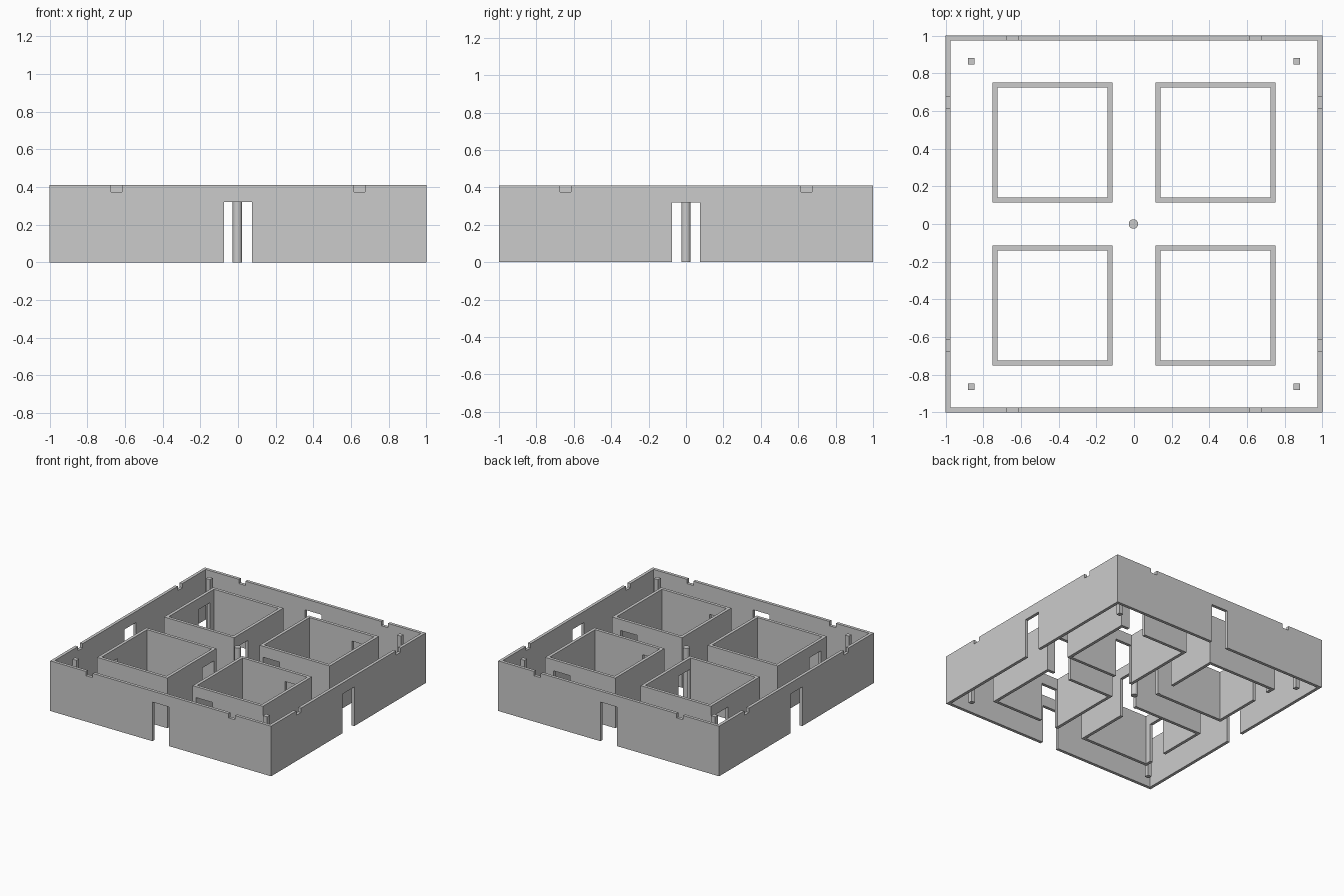
import bpy

if "Cube" in bpy.data.objects:
    bpy.data.objects.remove(bpy.data.objects["Cube"])

H = 0.41        # wall height
T = 0.025       # wall thickness
DOOR_H = 0.32
DOOR_W = 0.15


def box(name, x0, x1, y0, y1, z0, z1):
    bpy.ops.mesh.primitive_cube_add(size=1, location=((x0 + x1) / 2, (y0 + y1) / 2, (z0 + z1) / 2))
    ob = bpy.context.object
    ob.name = name
    ob.scale = (x1 - x0, y1 - y0, z1 - z0)
    bpy.ops.object.transform_apply(location=True, rotation=False, scale=True)
    return ob


def cut(ob, cutters):
    for c in cutters:
        m = ob.modifiers.new("cut", 'BOOLEAN')
        m.operation = 'DIFFERENCE'
        m.solver = 'EXACT'
        m.object = c
        bpy.context.view_layer.objects.active = ob
        bpy.ops.object.modifier_apply(modifier=m.name)
        bpy.data.objects.remove(c)


def opening(axis, wall, along, width, z0, z1):
    """Cutter through the wall whose normal is the given axis."""
    a = (wall - 0.05, wall + 0.05)
    b = (along - width / 2, along + width / 2)
    xs, ys = (a, b) if axis == 'x' else (b, a)
    c = box("cutter", *xs, *ys, z0, z1)
    c.hide_render = True
    return c


def ring(name, x0, x1, y0, y1):
    ob = box(name, x0, x1, y0, y1, 0, H)
    cut(ob, [box("cutter", x0 + T, x1 - T, y0 + T, y1 - T, -0.1, H + 0.1)])
    return ob


# Outer wall with a gate in each side and two notches on each top edge
outer = ring("outer_wall", -1, 1, -1, 1)
holes = []
for axis in 'xy':
    for side in (-1, 1):
        holes.append(opening(axis, side * 0.9875, 0, DOOR_W, -0.1, DOOR_H))
        for s in (-1, 1):
            holes.append(opening(axis, side * 0.9875, s * 0.645, 0.06, H - 0.035, H + 0.1))
cut(outer, holes)

# Four rooms, each with two offset doors in opposite walls
NEAR, FAR = 0.115, 0.75
for sx in (-1, 1):
    for sy in (-1, 1):
        xs = sorted((sx * NEAR, sx * FAR))
        ys = sorted((sy * NEAR, sy * FAR))
        room = ring("room_wall", *xs, *ys)
        if sx < 0:
            doors = [('x', xs[0] + T / 2, sy * 0.60), ('x', xs[1] - T / 2, sy * 0.22)]
        else:
            doors = [('y', ys[1] - T / 2, 0.60), ('y', ys[0] + T / 2, 0.22)]
        cut(room, [opening(a, w, p, DOOR_W, -0.1, DOOR_H) for a, w, p in doors])
        # Square corner post
        px, py = sx * 0.864, sy * 0.864
        box("corner_post", px - 0.018, px + 0.018, py - 0.018, py + 0.018, 0, H)

# Round centre column
bpy.ops.mesh.primitive_cylinder_add(vertices=24, radius=0.025, depth=H, location=(-0.003, 0, H / 2))
bpy.context.object.name = "centre_column"
bpy.ops.object.shade_smooth_by_angle()
